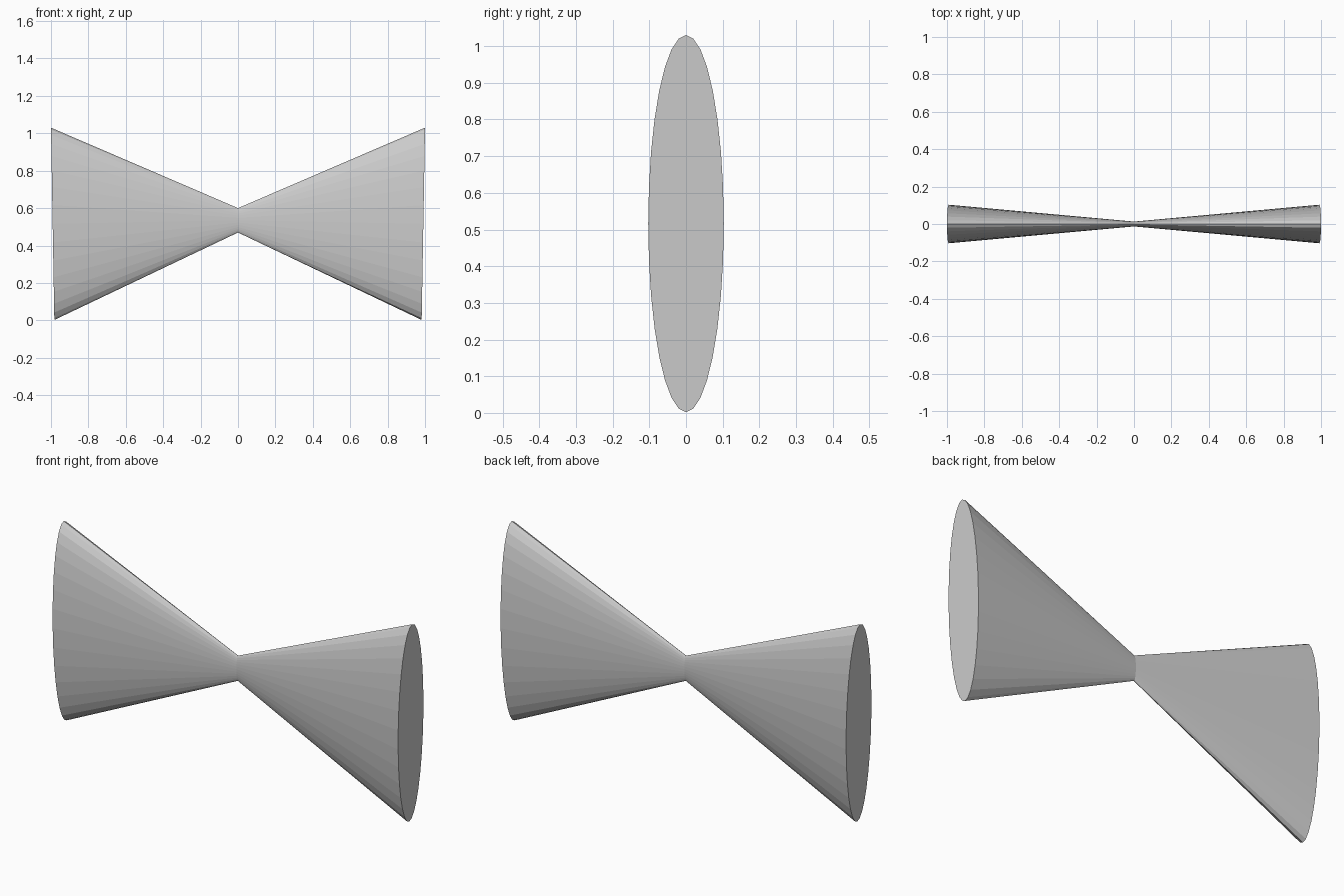
import bpy, bmesh
from math import sin, cos, tau
from mathutils import Vector

if "Cube" in bpy.data.objects:
    bpy.data.objects.remove(bpy.data.objects["Cube"])

SIDES = 32
APEX = Vector((-0.144, 0, 0.538))   # virtual cone tip beyond the neck

# Right half: slightly tilted elliptical cone, cut at x = 0
bm = bmesh.new()
rim, neck = [], []
for i in range(SIDES):
    a = tau * i / SIDES
    p = Vector((0.991 + 0.009 * cos(a), 0.103 * sin(a), 0.516 + 0.514 * cos(a)))
    q = APEX + (p - APEX) * (-APEX.x / (p.x - APEX.x))
    rim.append(bm.verts.new(p))
    neck.append(bm.verts.new(q))
for i in range(SIDES):
    j = (i + 1) % SIDES
    bm.faces.new((rim[i], rim[j], neck[j], neck[i]))
# Flat end cap
cap = bm.faces.new(rim)
bmesh.ops.recalc_face_normals(bm, faces=bm.faces)
bm.normal_update()
if cap.normal.x < 0:
    bmesh.ops.reverse_faces(bm, faces=bm.faces)

mesh = bpy.data.meshes.new("double_cone")
bm.to_mesh(mesh)
bm.free()
obj = bpy.data.objects.new("double_cone", mesh)
bpy.context.collection.objects.link(obj)

# Left half
mirror = obj.modifiers.new("mirror", 'MIRROR')
mirror.use_axis = (True, False, False)
mirror.merge_threshold = 0.0001
